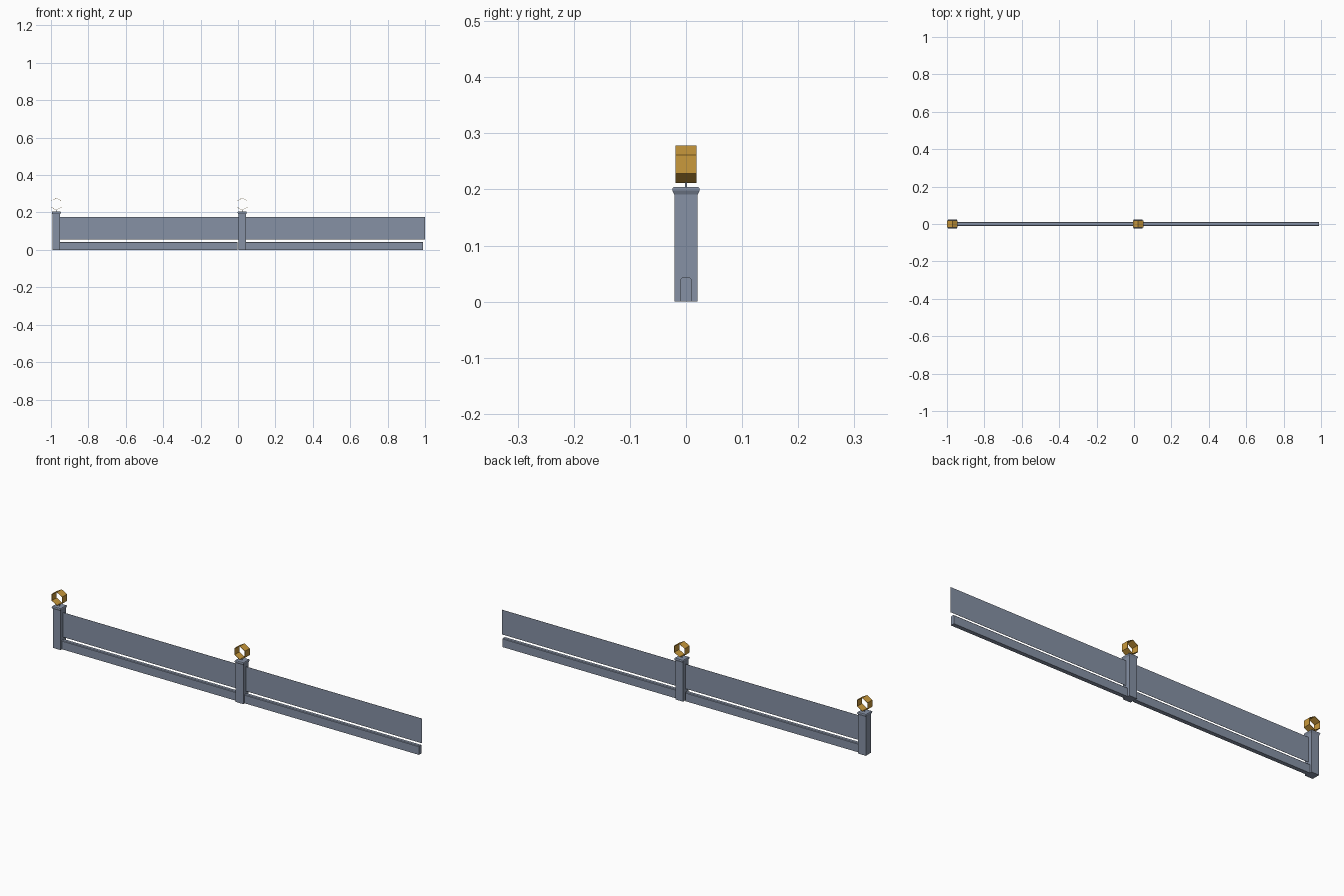
import bpy, bmesh, math

if "Cube" in bpy.data.objects:
    bpy.data.objects.remove(bpy.data.objects["Cube"])


def material(name, rgb):
    m = bpy.data.materials.new(name)
    m.diffuse_color = (*rgb, 1)
    m.use_nodes = True
    m.node_tree.nodes["Principled BSDF"].inputs["Base Color"].default_value = m.diffuse_color
    return m


GREY = material("blue_grey_paint", (0.24, 0.285, 0.375))
GOLD = material("gold", (0.59, 0.32, 0.045))


def loft(name, rings, mat, start_cap=False, end_cap=False, loop=False):
    """Skin a list of equal-sized point rings with flat faces."""
    bm = bmesh.new()
    vs = [[bm.verts.new(p) for p in r] for r in rings]
    pairs = list(zip(vs, vs[1:]))
    if loop:
        pairs.append((vs[-1], vs[0]))
    n = len(vs[0])
    for a, b in pairs:
        for i in range(n):
            j = (i + 1) % n
            bm.faces.new((a[i], a[j], b[j], b[i]))
    if start_cap:
        bm.faces.new(vs[0][::-1])
    if end_cap:
        bm.faces.new(vs[-1])
    bmesh.ops.recalc_face_normals(bm, faces=bm.faces)
    me = bpy.data.meshes.new(name)
    bm.to_mesh(me)
    bm.free()
    me.materials.append(mat)
    ob = bpy.data.objects.new(name, me)
    bpy.context.collection.objects.link(ob)
    return ob


def square(x, h, z):
    return [(x - h, -h, z), (x + h, -h, z), (x + h, h, z), (x - h, h, z)]


def hexagon(x, r, y, zc):
    return [(x + r * math.sin(k * math.pi / 3), y, zc + r * math.cos(k * math.pi / 3))
            for k in range(6)]


# rail cross-section with chamfered top edges
RAIL = [(-0.01, 0), (0.01, 0), (0.01, 0.040), (0.007, 0.043), (-0.007, 0.043), (-0.01, 0.040)]

for i, x in enumerate((-0.9714, 0.0224)):
    n = i + 1
    # post shaft with flared cap
    loft(f"post_{n}", [square(x, h, z) for h, z in
                       ((0.0208, 0), (0.0208, 0.191), (0.0242, 0.198), (0.0242, 0.2015), (0.0225, 0.204))],
         GREY, start_cap=True, end_cap=True)
    # thin stem under the finial
    loft(f"finial_stem_{n}", [square(x, 0.0015, 0.203), square(x, 0.0015, 0.2135)],
         GREY, True, True)
    # open hexagonal finial ring
    R, r, d = 0.033, 0.0315, 0.0187
    loft(f"finial_ring_{n}", [hexagon(x, q, y, 0.245) for q, y in
                              ((R, -d), (R, d), (r, d), (r, -d))], GOLD, loop=True)
    # bottom rail
    x0, x1 = x + 0.0208, x + 0.968
    loft(f"bottom_rail_{n}", [[(u, y, z) for y, z in RAIL] for u in (x0, x1)],
         GREY, True, True)
    # thin panel running into the next post
    p1 = x + 0.9776
    loft(f"panel_{n}", [[(u, y, z) for y, z in
                         ((-0.0004, 0.056), (0.0004, 0.056), (0.0004, 0.177), (-0.0004, 0.177))]
                        for u in (x0, p1)], GREY, True, True)
